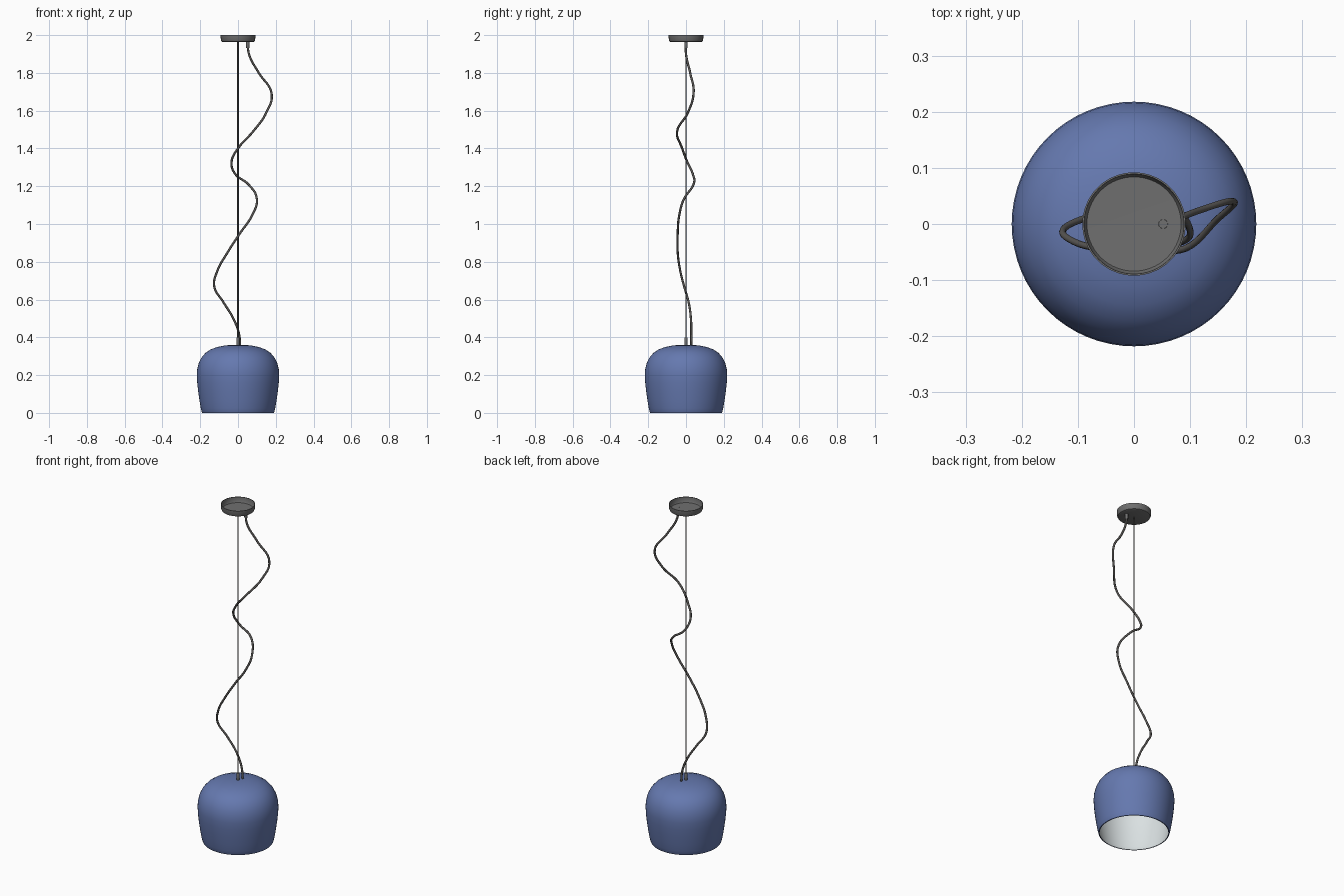
import bpy, bmesh, math

cube = bpy.data.objects.get("Cube")
if cube:
    bpy.data.objects.remove(cube, do_unlink=True)


def material(name, color):
    m = bpy.data.materials.new(name)
    m.use_nodes = True
    m.diffuse_color = (*color, 1)
    m.node_tree.nodes["Principled BSDF"].inputs["Base Color"].default_value = (*color, 1)
    return m


blue = material("blue_enamel", (0.13, 0.19, 0.43))
white = material("white_lining", (0.70, 0.75, 0.76))
grey = material("grey_metal", (0.16, 0.16, 0.16))
dark = material("dark_cable", (0.10, 0.095, 0.09))


def lathe(name, profile, mats, center=(0, 0), inner_from=None, segments=64):
    """Revolve (radius, z) points; faces from inner_from onward use the second material."""
    bm = bmesh.new()
    rings = []
    for r, z in profile:
        if r == 0:
            rings.append([bm.verts.new((0, 0, z))] * segments)
        else:
            rings.append([bm.verts.new((r * math.cos(a), r * math.sin(a), z))
                          for a in (2 * math.pi * i / segments for i in range(segments))])
    for k in range(len(rings) - 1):
        for i in range(segments):
            j = (i + 1) % segments
            corners = [rings[k][i], rings[k + 1][i], rings[k + 1][j], rings[k][j]]
            face = bm.faces.new(list(dict.fromkeys(corners)))
            if inner_from is not None and k >= inner_from:
                face.material_index = 1
    bmesh.ops.recalc_face_normals(bm, faces=bm.faces[:])
    mesh = bpy.data.meshes.new(name)
    bm.to_mesh(mesh)
    bm.free()
    ob = bpy.data.objects.new(name, mesh)
    ob.location = (*center, 0)
    for m in mats:
        mesh.materials.append(m)
    bpy.context.collection.objects.link(ob)
    bpy.ops.object.select_all(action="DESELECT")
    ob.select_set(True)
    bpy.context.view_layer.objects.active = ob
    bpy.ops.object.shade_smooth_by_angle(angle=math.radians(40))
    return ob


def tube(name, points, radius, mat):
    curve = bpy.data.curves.new(name, "CURVE")
    curve.dimensions = "3D"
    curve.bevel_depth = radius
    curve.bevel_resolution = 3
    curve.resolution_u = 8
    curve.use_fill_caps = True
    spline = curve.splines.new("BEZIER")
    spline.bezier_points.add(len(points) - 1)
    for bp, co in zip(spline.bezier_points, points):
        bp.co = co
        bp.handle_left_type = bp.handle_right_type = "AUTO"
    curve.materials.append(mat)
    ob = bpy.data.objects.new(name, curve)
    bpy.context.collection.objects.link(ob)


# Hollow shade: outer wall from crown to rim, then the lining back up
outer = [(0, .36), (.03, .36), (.07, .357), (.11, .349), (.145, .336), (.173, .317),
         (.194, .292), (.208, .263), (.216, .230), (.218, .200), (.216, .160),
         (.211, .115), (.204, .065), (.197, .025), (.192, .004), (.190, 0)]
wall = 0.005
lining = [(max(r - wall, 0), z - wall * z / .36) for r, z in reversed(outer)]
lathe("shade", outer + lining, [blue, white], inner_from=len(outer))

# Ceiling canopy: shallow cup open at the top
lathe("canopy", [(0, 1.963), (.080, 1.963), (.087, 1.966), (.091, 1.974), (.092, 2.0),
                 (.089, 2.0), (.088, 1.975), (.084, 1.968), (0, 1.967)], [grey])

# Collars that grip the cable and the rod
for name, center, low, high in (("canopy_collar", (.052, 0), 1.932, 1.9685),
                                ("shade_collar", (0, 0), .355, .40)):
    lathe(name, [(0, low), (.008, low), (.009, low + .003), (.009, high - .003),
                 (.008, high), (0, high)], [grey], center, segments=20)

# Straight suspension rod
tube("suspension_rod", [(0, 0, .36), (0, 0, 1.965)], .004, dark)

# Loose power cable winding around the rod
tube("power_cable", [
    (.052, 0, 1.96), (.058, 0, 1.90), (.11, .022, 1.80), (.178, .04, 1.69),
    (.15, .01, 1.59), (.08, -.047, 1.49), (0, -.02, 1.40), (-.034, .006, 1.33),
    (-.015, .036, 1.265), (.055, .04, 1.21), (.10, -.012, 1.13), (.077, -.035, 1.05),
    (.01, -.044, .95), (-.055, -.044, .85), (-.11, -.03, .75), (-.126, -.01, .67),
    (-.08, .013, .59), (-.025, .026, .50), (.005, .028, .42), (.012, .028, .35)],
    .006, dark)
